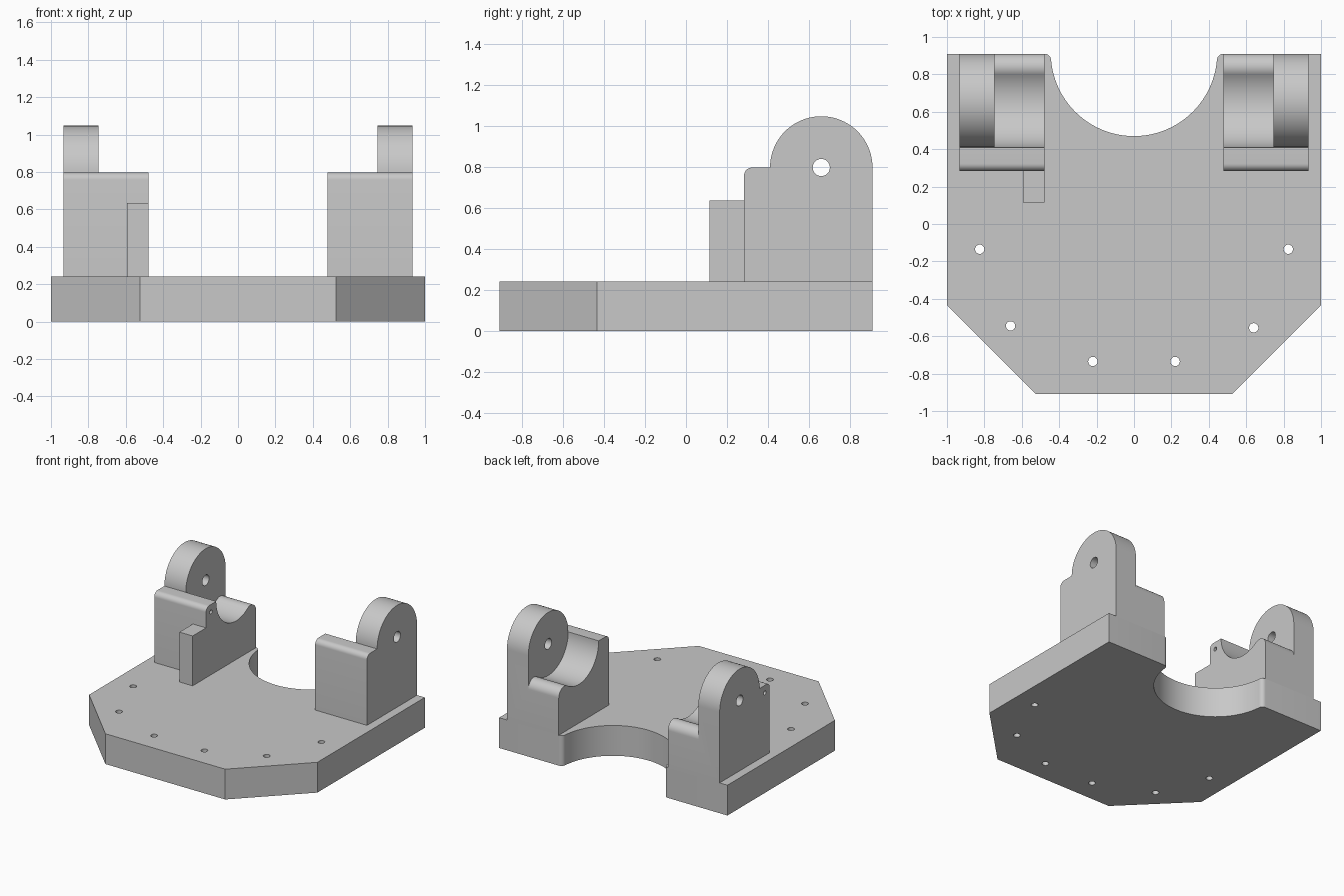
import bpy, bmesh
from math import sin, cos, radians
from mathutils import Vector

old = bpy.data.objects.get("Cube")
if old:
    bpy.data.objects.remove(old, do_unlink=True)

grey = bpy.data.materials.new("machined grey")
grey.use_nodes = True
COLOUR = (0.58, 0.58, 0.58, 1)
grey.diffuse_color = COLOUR
grey.node_tree.nodes["Principled BSDF"].inputs["Base Color"].default_value = COLOUR


def arc(u, v, r, start, end, steps=24):
    """Points along an arc, angles in degrees."""
    angles = [radians(start + (end - start) * i / steps) for i in range(steps + 1)]
    return [(u + r * cos(a), v + r * sin(a)) for a in angles]


def prism(name, profile, axis, lo, hi):
    """Extrude a closed profile along x (profile is y, z) or z (profile is x, y)."""
    bm = bmesh.new()
    place = (lambda p: (lo, *p)) if axis == "x" else (lambda p: (*p, lo))
    face = bm.faces.new([bm.verts.new(place(p)) for p in profile])
    top = bmesh.ops.extrude_face_region(bm, geom=[face])["geom"]
    step = Vector((hi - lo, 0, 0)) if axis == "x" else Vector((0, 0, hi - lo))
    bmesh.ops.translate(bm, vec=step, verts=[g for g in top if isinstance(g, bmesh.types.BMVert)])
    bmesh.ops.recalc_face_normals(bm, faces=bm.faces)
    mesh = bpy.data.meshes.new(name)
    bm.to_mesh(mesh)
    bm.free()
    mesh.materials.append(grey)
    obj = bpy.data.objects.new(name, mesh)
    bpy.context.collection.objects.link(obj)
    return obj


def activate(obj):
    bpy.ops.object.select_all(action="DESELECT")
    obj.select_set(True)
    bpy.context.view_layer.objects.active = obj


def cut(obj, cutter):
    cutter.hide_render = True
    mod = obj.modifiers.new("cut", "BOOLEAN")
    mod.operation, mod.solver, mod.object = "DIFFERENCE", "EXACT", cutter
    activate(obj)
    bpy.ops.object.modifier_apply(modifier=mod.name)
    bpy.data.objects.remove(cutter, do_unlink=True)


def hole(obj, u, v, r, axis, lo, hi):
    cut(obj, prism("hole_cutter", arc(u, v, r, 0, 345, 23), axis, lo, hi))


def finish(obj):
    activate(obj)
    bpy.ops.object.shade_smooth_by_angle(angle=radians(25))


# Base plate: chamfered front corners, filleted round cutout at the back
BACK, THICK = 0.91, 0.24
BITE_Y, BITE_R, FILLET = 0.915, 0.445, 0.035
fillet_x = ((BITE_R + FILLET) ** 2 - (BITE_Y - BACK + FILLET) ** 2) ** 0.5
half = arc(0, BITE_Y, BITE_R, -90, -5, 32)
half += arc(fillet_x, BACK - FILLET, FILLET, 175, 90, 8)
half += [(1, BACK), (1, -0.435), (0.525, -BACK)]
plate = prism("base_plate", half + [(-x, y) for x, y in reversed(half[1:])], "z", 0, THICK)
for x, y in [(-0.825, -0.135), (0.825, -0.135), (-0.66, -0.545),
             (0.64, -0.555), (-0.22, -0.735), (0.22, -0.735)]:
    hole(plate, x, y, 0.025, "z", -0.1, 0.4)
finish(plate)

# Bracket side profile: block with rounded front edge and a round lug
PIVOT_Y, PIVOT_Z, LUG_R, FRONT = 0.66, 0.797, 0.25, 0.283
side = [(FRONT, THICK)]
side += arc(FRONT + 0.04, PIVOT_Z - 0.04, 0.04, 180, 90, 8)
side += arc(PIVOT_Y, PIVOT_Z, LUG_R, 180, 0, 48)
side += [(BACK, THICK)]

# Saddle cutter: concave groove running into a rounded rear lip
LIP = 0.07
lip_y = BACK - LIP
lip_z = PIVOT_Z - ((LUG_R + LIP) ** 2 - (lip_y - PIVOT_Y) ** 2) ** 0.5
saddle = arc(PIVOT_Y, PIVOT_Z, LUG_R, 180, 304, 36)
saddle += arc(lip_y, lip_z, LIP, 122, 0, 16)
saddle += [(1, lip_z), (1, 1.2), (0.38, 1.2)]

for s, name in ((1, "left_bracket"), (-1, "right_bracket")):
    bracket = prism(name, side, "x", *sorted((s * 0.478, s * 0.932)))
    cut(bracket, prism("saddle_cutter", saddle, "x", *sorted((s * 0.4, s * 0.745))))
    hole(bracket, PIVOT_Y, PIVOT_Z, 0.042, "x", *sorted((s * 0.7, s * 1.1)))
    if s < 0:
        hole(bracket, 0.345, 0.738, 0.016, "x", -1.1, -0.3)
    finish(bracket)

# Stop block in front of the right bracket
prism("stop_block", [(0.115, THICK), (FRONT, THICK), (FRONT, 0.635), (0.115, 0.635)],
      "x", -0.593, -0.478)
